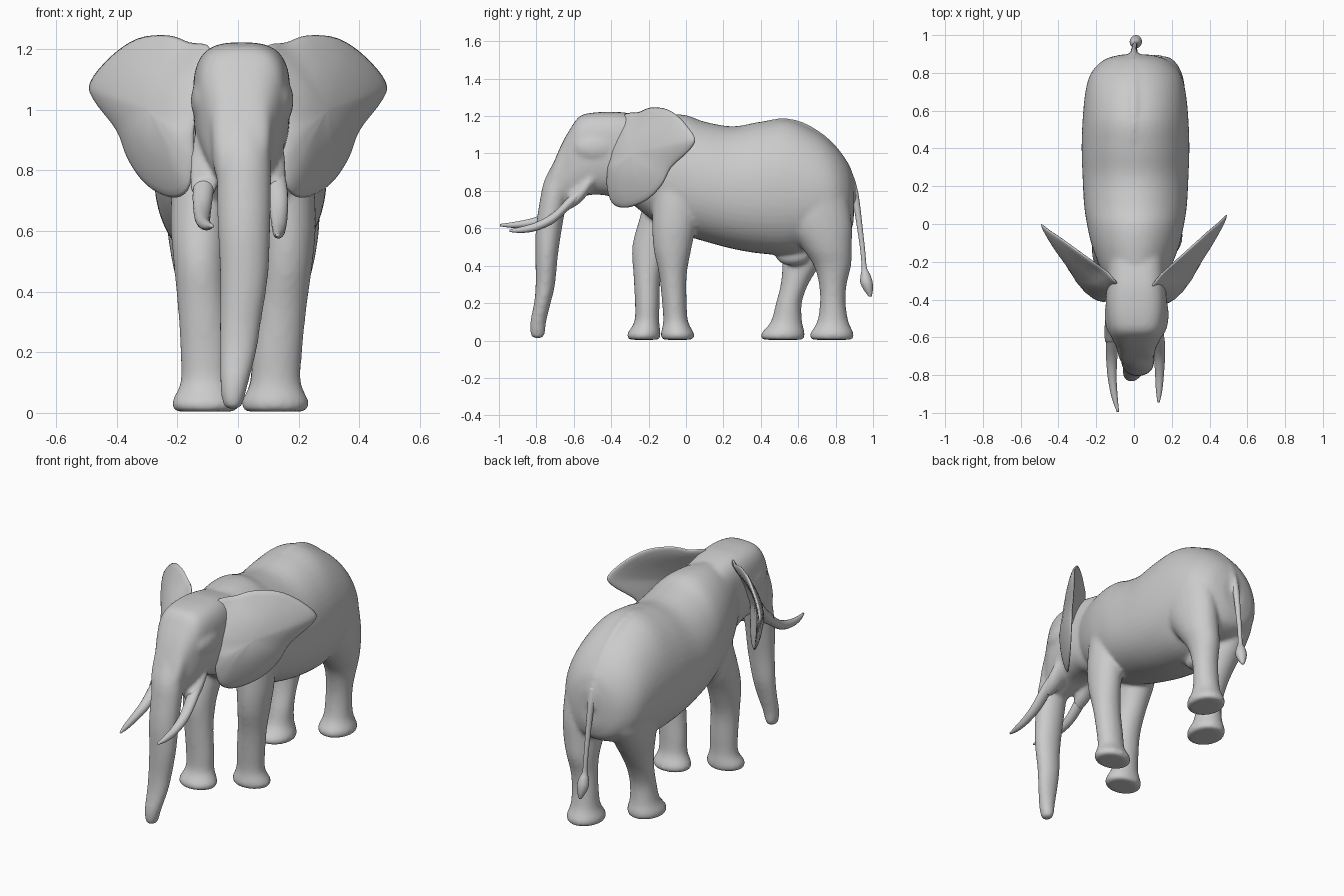
import bpy, bmesh
from math import sin, cos, pi, sqrt
from mathutils import Matrix, Vector

cube = bpy.data.objects.get("Cube")
if cube:
    bpy.data.objects.remove(cube, do_unlink=True)

grey = bpy.data.materials.new("warm_grey_clay")
grey.use_nodes = True
grey.diffuse_color = (0.6, 0.6, 0.6, 1)
grey.node_tree.nodes["Principled BSDF"].inputs["Base Color"].default_value = (0.6, 0.6, 0.6, 1)


def resample(points, steps=4, closed=False):
    """Smooth curve through tuples of any length."""
    count = len(points)

    def pick(i):
        return points[i % count] if closed else points[max(0, min(count - 1, i))]
    out = []
    for i in range(count if closed else count - 1):
        quad = [pick(i + k) for k in (-1, 0, 1, 2)]
        for s in range(steps):
            t = s / steps
            out.append(tuple(
                b + t * (c - a) / 2 + t * t * (a - 2.5 * b + 2 * c - d / 2)
                + t ** 3 * (1.5 * (b - c) + (d - a) / 2)
                for a, b, c, d in zip(*quad)))
    if not closed:
        out.append(tuple(points[-1]))
    return out


def skin(bm, rings):
    """Closed surface through rings of equal vertex count."""
    loops = [[bm.verts.new(p) for p in ring] for ring in rings]
    for low, high in zip(loops, loops[1:]):
        n = len(low)
        for i in range(n):
            j = (i + 1) % n
            bm.faces.new((low[i], low[j], high[j], high[i]))
    bm.faces.new(loops[0][::-1])
    bm.faces.new(loops[-1])


def soft(value, power):
    return (abs(value) ** power) * (1 if value >= 0 else -1)


def upright_loft(bm, rings, sides=24):
    """Horizontal sections: x, y, z, x radius, y radius."""
    turns = [2 * pi * i / sides for i in range(sides)]
    skin(bm, [[(x + rx * cos(t), y + ry * sin(t), z) for t in turns]
              for x, y, z, rx, ry in resample(rings)])


def long_loft(bm, rings, over=1.0, under=1.0, taper=0.0, sides=48):
    """Sections facing y: x, y, z top, z bottom, half width."""
    turns = [2 * pi * i / sides for i in range(sides)]
    loops = []
    for x, y, top, bottom, w in resample(rings):
        mid, h = (top + bottom) / 2, (top - bottom) / 2
        ring = []
        for t in turns:
            power = over if t < pi else under
            ring.append((x + w * soft(cos(t), power) * (1 - taper * sin(t)), y,
                         mid + h * soft(sin(t), power)))
        loops.append(ring)
    skin(bm, loops)


def bump(bm, centre, size):
    place = Matrix.Translation(centre) @ Matrix.Diagonal((*size, 1))
    bmesh.ops.create_uvsphere(bm, u_segments=20, v_segments=12, radius=1, matrix=place)


def finish(name, bm, blend=False):
    bmesh.ops.recalc_face_normals(bm, faces=bm.faces)
    for face in bm.faces:
        face.smooth = True
    mesh = bpy.data.meshes.new(name)
    bm.to_mesh(mesh)
    bm.free()
    mesh.materials.append(grey)
    obj = bpy.data.objects.new(name, mesh)
    bpy.context.collection.objects.link(obj)
    if blend:
        remesh = obj.modifiers.new("blend", "REMESH")
        remesh.mode = 'VOXEL'
        remesh.voxel_size = 0.011
        remesh.use_smooth_shade = True
        relax = obj.modifiers.new("relax", "SMOOTH")
        relax.factor = 0.5
        relax.iterations = 10
    return obj


# Body: torso, head, trunk and legs blended into one skin
body = bmesh.new()
torso = [(-.3, 1.19, .74, .155), (-.2, 1.2, .66, .2), (-.1, 1.21, .6, .235),
         (0, 1.205, .56, .257), (.1, 1.17, .53, .272), (.25, 1.145, .49, .28),
         (.4, 1.17, .465, .285), (.55, 1.18, .46, .28), (.7, 1.115, .5, .265),
         (.8, 1.035, .52, .235), (.87, .94, .56, .165), (.897, .85, .64, .075)]
long_loft(body, [(.008, *r) for r in torso], over=.97, under=.9, taper=.05)

head = [(-.1, 1.17, .7, .15), (-.3, 1.215, .73, .155), (-.4, 1.222, .77, .16),
        (-.5, 1.218, .78, .155), (-.57, 1.198, .76, .142), (-.62, 1.13, .74, .122),
        (-.66, 1.06, .73, .102), (-.7, .97, .72, .094), (-.74, .87, .72, .075)]
long_loft(body, [(.012, *r) for r in head], over=.67, under=.75, taper=-.08)

trunk = [(.015, -.64, .95, .08, .07), (.02, -.685, .85, .088, .075),
         (.02, -.71, .74, .09, .073), (.02, -.733, .6, .087, .07),
         (.02, -.745, .45, .08, .06), (.008, -.752, .3, .069, .052),
         (0, -.768, .2, .061, .045), (-.012, -.79, .1, .047, .043),
         (-.017, -.793, .04, .036, .04), (-.017, -.793, .012, .024, .027)]
upright_loft(body, trunk)

# Shared leg sections: height, x offset, x radius, y radius
fore = [(.004, .115, .1, .082), (.035, .115, .112, .09), (.1, .115, .084, .067),
        (.2, .118, .083, .066), (.35, .13, .083, .074), (.5, .142, .088, .103),
        (.65, .142, .098, .12), (.85, .13, .09, .12), (1, .1, .06, .08)]
hind = [(.004, .11, .095, .11), (.035, .11, .103, .118), (.1, .11, .08, .084),
        (.2, .11, .075, .069), (.3, .115, .077, .074), (.4, .122, .087, .1),
        (.5, .132, .103, .135), (.65, .14, .113, .185), (.85, .13, .11, .17),
        (1, .1, .06, .1)]
legs = [(1, fore, (-.045, -.045, -.055, -.062, -.07, -.072, -.06, -.05, -.05)),
        (-1, fore, (-.225, -.225, -.21, -.207, -.207, -.185, -.13, -.07, -.05)),
        (1, hind, (.78, .78, .785, .785, .785, .783, .752, .7, .67, .62)),
        (-1, hind, (.518, .518, .537, .55, .58, .615, .65, .68, .67, .62))]
for side, sections, ys in legs:
    upright_loft(body, [(.007 + .02 * min(z, .5) + side * x, y, z, rx, ry)
                        for (z, x, rx, ry), y in zip(sections, ys)])

# Brows, tusk sockets and the low belly bulge
for side in (1, -1):
    bump(body, (.014 + side * .12, -.48, 1.03), (.05, .12, .08))
    long_loft(body, [(side * .1, -.48, .95, .84, .05), (side * .11, -.56, .84, .74, .05),
                     (side * .115, -.63, .775, .695, .04)])
bump(body, (0, .57, .45), (.055, .09, .05))
# Ridge along the rump, running down into the tail root
long_loft(body, [(0, .35, 1.15, 1.05, .03), (0, .48, 1.187, 1.08, .035),
                 (0, .6, 1.178, 1.05, .035), (0, .72, 1.115, 1, .035),
                 (0, .81, 1.032, .9, .035), (0, .88, .93, .78, .03)])
upright_loft(body, [(0, .84, .95, .02, .02), (0, .872, .89, .03, .022),
                    (0, .889, .82, .03, .024), (0, .9, .75, .024, .02)])
finish("body", body, blend=True)


# Ears: lens-shaped flaps swept out and back, bulging forward
outline = [(.09, 1.2), (.16, 1.222), (.23, 1.245), (.33, 1.235), (.42, 1.175), (.488, 1.09),
           (.475, 1.03), (.4, .93), (.36, .83), (.3, .75), (.22, .71),
           (.165, .735), (.145, .83), (.145, .94), (.1, 1.06)]
rim = resample(outline, 4, closed=True)
hub = Vector((.28, 1.0))
layers = [.06, .3, .55, .75, .9, .97]
layers = [(s, 1) for s in layers] + [(1, 0)] + [(s, -1) for s in reversed(layers)]


def ear_ring(side, sweep, scale, face):
    ring = []
    half = .019 * sqrt(1 - scale ** 4) * face
    for p in rim:
        x, z = hub + (Vector(p) - hub) * scale
        rise = max(0, min(1, (z - .93) / .25))
        y = -.32 + sweep * (x - .22) + .16 * rise * min(1, (.49 - x) / .35)
        y -= .065 * (1 - scale * scale)
        ring.append((side * (x + .8 * half), y - .6 * half, z))
    return ring


for side, sweep, name in ((1, 1.36, "left_ear"), (-1, 1.18, "right_ear")):
    ear = bmesh.new()
    skin(ear, [ear_ring(side, sweep, scale, face) for scale, face in layers])
    finish(name, ear)

# Tusks: x, y, z, radius along each curve
tusks = {
    "left_tusk": [(.115, -.54, .81, .035), (.13, -.63, .73, .034), (.135, -.71, .655, .029),
                  (.135, -.8, .61, .023), (.133, -.88, .592, .017), (.13, -.945, .587, .006)],
    "right_tusk": [(-.105, -.54, .81, .035), (-.115, -.63, .73, .034), (-.118, -.72, .665, .029),
                   (-.115, -.82, .632, .023), (-.102, -.92, .618, .016), (-.085, -.995, .617, .006)]}
for name, path in tusks.items():
    tusk = bmesh.new()
    long_loft(tusk, [(x, y, z + r, z - r, r) for x, y, z, r in path], sides=16)
    finish(name, tusk)

# Tail with a swollen tuft
tail = bmesh.new()
strand = [(0, .88, .87, .02), (0, .898, .8, .021), (0, .912, .73, .018), (.002, .93, .6, .015),
          (.004, .945, .48, .013), (.006, .953, .39, .014), (.008, .96, .35, .026),
          (.01, .965, .31, .033), (.012, .975, .27, .024), (.014, .985, .235, .008)]
upright_loft(tail, [(x, y, z, r, r) for x, y, z, r in strand], sides=16)
finish("tail", tail)
